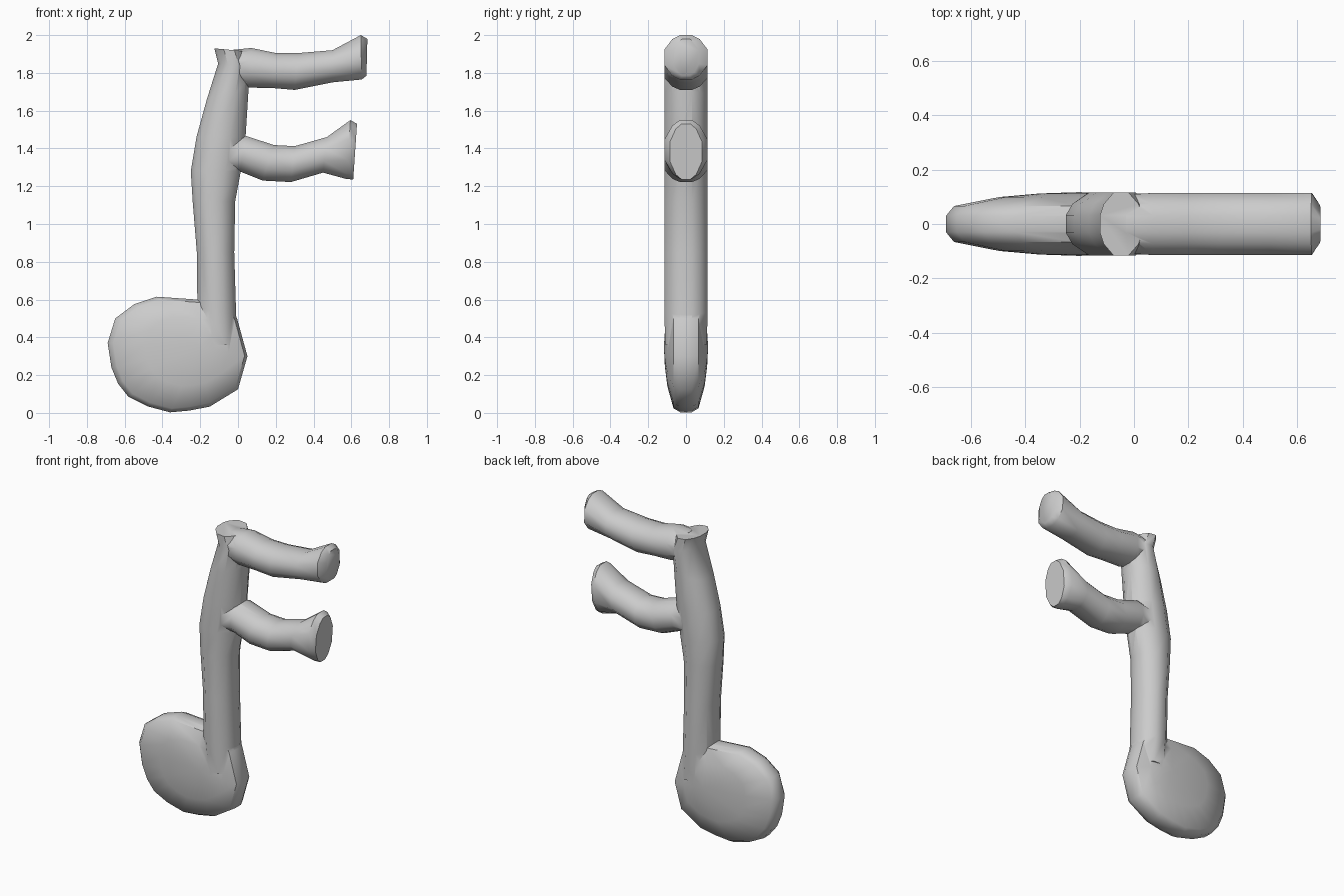
import bpy, bmesh

if "Cube" in bpy.data.objects:
    bpy.data.objects.remove(bpy.data.objects["Cube"])

# Half cross-section: (fraction across the part, half depth as a fraction)
HALF = [(0.0, 0.28), (0.09, 0.64), (0.32, 1.0), (0.68, 1.0), (0.91, 0.64), (0.0 + 1.0, 0.28)]


def finish(bm, name):
    bmesh.ops.recalc_face_normals(bm, faces=bm.faces[:])
    me = bpy.data.meshes.new(name)
    bm.to_mesh(me)
    bm.free()
    ob = bpy.data.objects.new(name, me)
    bpy.context.collection.objects.link(ob)
    return ob


def bridge(bm, a, b):
    n = len(a)
    for i in range(n):
        j = (i + 1) % n
        bm.faces.new((a[i], a[j], b[j], b[i]))


def loft(name, sections, depth):
    """Loft 12-sided rings; each section is x1, z1, x2, z2, depth scale."""
    bm = bmesh.new()
    rings = []
    for x1, z1, x2, z2, s in sections:
        prof = [(t, -y) for t, y in HALF] + [(t, y) for t, y in reversed(HALF)]
        rings.append([bm.verts.new((x1 + (x2 - x1) * t, y * depth * s, z1 + (z2 - z1) * t))
                      for t, y in prof])
    for a, b in zip(rings, rings[1:]):
        bridge(bm, a, b)
    bm.faces.new(rings[0])
    bm.faces.new(rings[-1])
    return finish(bm, name)


def lens(name, outline, centre, rings, mid):
    """Rounded flat body: outline shrunk toward a centre on both sides."""
    bm = bmesh.new()
    cx, cz = centre
    steps = [(s, -y) for s, y in reversed(rings)] + rings
    loops = [[bm.verts.new((cx + (x - cx) * s, y, cz + (z - cz) * s)) for x, z in outline]
             for s, y in steps]
    for a, b in zip(loops, loops[1:]):
        bridge(bm, a, b)
    for loop, y in ((loops[0], -mid), (loops[-1], mid)):
        tip = bm.verts.new((cx, y, cz))
        for i in range(len(loop)):
            bm.faces.new((loop[i], loop[(i + 1) % len(loop)], tip))
    return finish(bm, name)


# Round note head
head = lens("music_note", [
    (-0.215, 0.6), (-0.43, 0.615), (-0.55, 0.575), (-0.65, 0.5), (-0.69, 0.37),
    (-0.67, 0.24), (-0.635, 0.155), (-0.58, 0.085), (-0.48, 0.035), (-0.36, 0.003),
    (-0.26, 0.012), (-0.15, 0.033), (0.0, 0.125), (0.05, 0.3), (-0.005, 0.5), (-0.05, 0.6)],
    (-0.2, 0.35), [(1.0, 0.03), (0.94, 0.066), (0.6, 0.099), (0.3, 0.112)], 0.117)

# Leaning stem
stem = loft("stem", [
    (-0.2, 0.36, 0.0, 0.36, 0.95), (-0.215, 0.56, -0.01, 0.52, 1),
    (-0.218, 0.85, -0.02, 0.85, 1), (-0.24, 1.12, -0.015, 1.12, 1),
    (-0.25, 1.28, 0.015, 1.28, 1), (-0.22, 1.46, 0.04, 1.46, 1),
    (-0.165, 1.66, 0.055, 1.7, 1), (-0.105, 1.85, 0.06, 1.83, 1),
    (-0.125, 1.93, 0.03, 1.915, 1)], 0.115)

# Upper and lower flags with flared ends
upper = loft("upper_flag", [
    (-0.03, 1.922, -0.02, 1.75, 0.95), (0.07, 1.932, 0.06, 1.722, 1),
    (0.2, 1.905, 0.18, 1.72, 1), (0.32, 1.905, 0.3, 1.71, 1),
    (0.5, 1.92, 0.5, 1.75, 1), (0.65, 2.0, 0.655, 1.765, 1),
    (0.685, 1.98, 0.68, 1.785, 0.6)], 0.1135)

lower = loft("lower_flag", [
    (-0.1, 1.45, -0.1, 1.27, 0.9), (0.04, 1.467, 0.01, 1.278, 1),
    (0.19, 1.418, 0.13, 1.23, 1), (0.3, 1.412, 0.28, 1.222, 1),
    (0.47, 1.46, 0.45, 1.272, 1), (0.595, 1.55, 0.575, 1.238, 1),
    (0.63, 1.53, 0.61, 1.236, 0.75)], 0.1125)

# Merge everything into one skin
bpy.context.view_layer.objects.active = head
head.select_set(True)
for part in (stem, upper, lower):
    mod = head.modifiers.new("join_" + part.name, 'BOOLEAN')
    mod.operation = 'UNION'
    mod.solver = 'EXACT'
    mod.object = part
    bpy.ops.object.modifier_apply(modifier=mod.name)
    bpy.data.objects.remove(part)
bpy.ops.object.shade_smooth_by_angle(angle=0.8)
